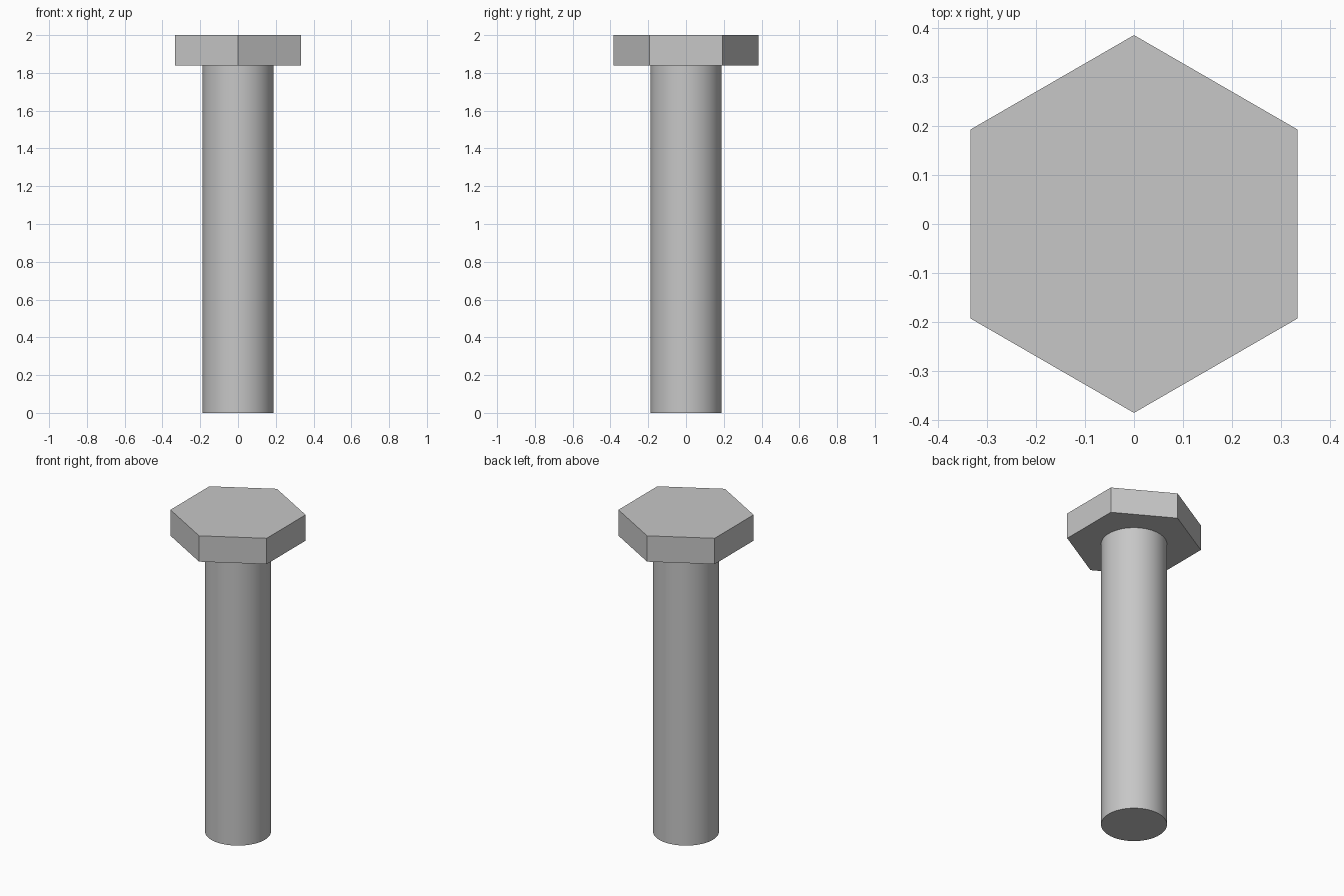
import bpy
import math

cube = bpy.data.objects.get("Cube")
if cube:
    bpy.data.objects.remove(cube, do_unlink=True)

HEIGHT = 2.0
HEAD_BOTTOM = 1.838
HEAD_RADIUS = 0.385
SHANK_RADIUS = 0.187

# Single grey metal colour
steel = bpy.data.materials.new("grey_steel")
steel.use_nodes = True
colour = (0.57, 0.57, 0.57, 1.0)
steel.diffuse_color = colour
steel.node_tree.nodes["Principled BSDF"].inputs["Base Color"].default_value = colour


def prism(name, sides, radius, bottom, top):
    """Upright prism between two heights, with a corner on +y."""
    bpy.ops.mesh.primitive_cylinder_add(
        vertices=sides, radius=radius, depth=top - bottom,
        location=(0, 0, (bottom + top) / 2))
    obj = bpy.context.object
    obj.name = name
    obj.data.name = name
    obj.data.materials.append(steel)
    return obj


# Hexagonal head with flat faces
prism("hex_head", 6, HEAD_RADIUS, HEAD_BOTTOM, HEIGHT)

# Smooth round shank meeting the underside of the head
prism("shank", 96, SHANK_RADIUS, 0.0, HEAD_BOTTOM)
bpy.ops.object.shade_smooth_by_angle(angle=math.radians(30))
